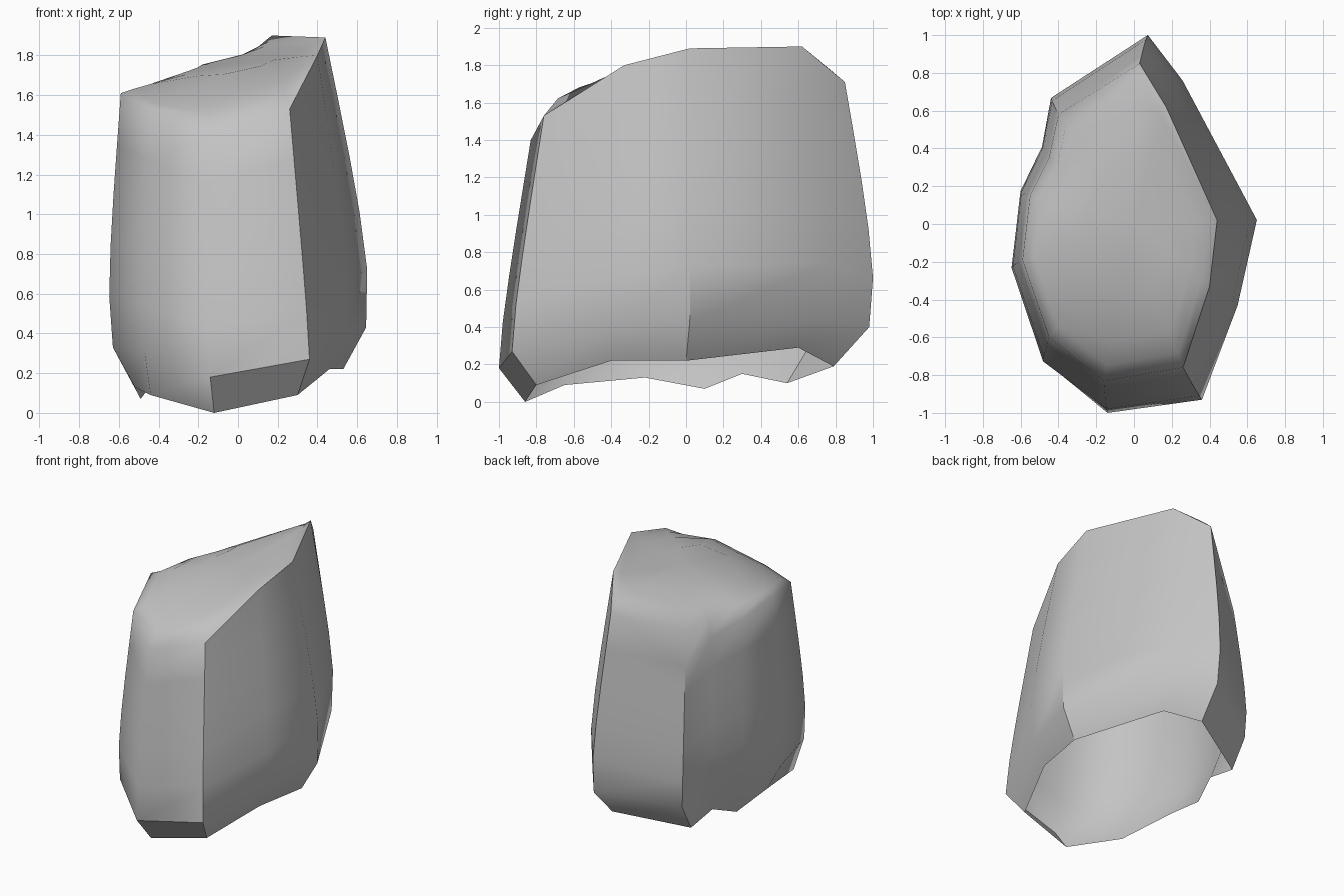
import bpy
import bmesh
import math
from mathutils import Vector

default_cube = bpy.data.objects.get("Cube")
if default_cube:
    bpy.data.objects.remove(default_cube, do_unlink=True)

# Corner outlines run from the front, past +x, round the back to -x
foot_outline = [
    (-.12, -.86, 0), (.3, -.8, .09), (.46, -.4, .22), (.53, 0, .22),
    (.24, .6, .29), (.06, .79, .19), (-.42, .54, .1), (-.43, .3, .15),
    (-.49, .1, .07), (-.52, -.22, .13), (-.44, -.65, .09)]
base_outline = [
    (-.14, -1, .18), (.36, -.93, .27), (.54, -.42, .38), (.645, .02, .43),
    (.26, .74, .45), (.08, .98, .4), (-.43, .66, .3), (-.47, .4, .4),
    (-.58, .17, .4), (-.63, -.23, .33), (-.47, -.73, .3)]
brow_outline = [
    (-.16, -.83, 1.4), (.26, -.76, 1.53), (.4, -.33, 1.8), (.44, .02, 1.89),
    (.17, .62, 1.9), (.03, .85, 1.71), (-.4, .58, 1.32), (-.45, .35, 1.46),
    (-.55, .15, 1.54), (-.59, -.19, 1.61), (-.45, -.6, 1.52)]
WALL_STEPS = 5


def wall_swell(column):
    """Front corners stay nearly straight; the +x side swells the most."""
    if column < 2:
        return .015
    return .05 if column < 6 else .03


def side_ring(blend):
    """Interpolate the walls between base and brow with a low swell."""
    ring = []
    for column, (low, high) in enumerate(zip(base_outline, brow_outline)):
        point = Vector(low).lerp(Vector(high), blend)
        outward = Vector((point.x, point.y, 0)).normalized()
        swell = wall_swell(column) * math.sin(math.pi * blend ** .6)
        ring.append(point + outward * swell)
    return ring


def top_height(x, y):
    """Tilted crown plane, cut by a steeper slope at the front."""
    return min(1.76 + .18 * x + .1 * y, 1.82 + .245 * x + .26 * y)


def crown_ring(scale, settle):
    """Shrink the brow and settle it towards the crown planes."""
    ring = []
    for x, y, z in brow_outline:
        x, y = x * scale, y * scale
        ring.append(Vector((x, y, z + (top_height(x, y) - z) * settle)))
    return ring


def bridge_rings(mesh, lower, upper):
    count = len(lower)
    for i in range(count):
        j = (i + 1) % count
        mesh.faces.new((lower[i], lower[j], upper[j], upper[i]))


def close_ring(mesh, ring, centre):
    """Fan a ring of corners to a central point."""
    tip = mesh.verts.new(centre)
    for i, corner in enumerate(ring):
        mesh.faces.new((corner, ring[(i + 1) % len(ring)], tip))


def sharpen_column(mesh, rings, column, top):
    """Keep the vertical corner edge crisp up to the given ring."""
    for lower, upper in zip(rings[:top], rings[1:top + 1]):
        mesh.edges.get((lower[column], upper[column])).smooth = False


# Rock shell: undercut foot open below, swelling walls and tilted crown
mesh = bmesh.new()
layers = [foot_outline]
layers += [side_ring(step / WALL_STEPS) for step in range(WALL_STEPS + 1)]
layers += [crown_ring(.9, .55), crown_ring(.75, .8), crown_ring(.45, 1)]
rings = [[mesh.verts.new(point) for point in layer] for layer in layers]
for lower, upper in zip(rings, rings[1:]):
    bridge_rings(mesh, lower, upper)
close_ring(mesh, rings[-1], (0, 0, top_height(0, 0)))

# Crisp corners: front right, both back corners, low right crease, front bevel
brow_level = WALL_STEPS + 1
for column, top in ((1, brow_level), (5, brow_level), (6, brow_level),
                    (3, 2), (0, 1)):
    sharpen_column(mesh, rings, column, top)
mesh.edges.get((rings[1][0], rings[1][1])).smooth = False

# Crisp brow along the +x side
brow = rings[brow_level]
for column in range(1, 5):
    mesh.edges.get((brow[column], brow[column + 1])).smooth = False

rock_mesh = bpy.data.meshes.new("rock")
mesh.to_mesh(rock_mesh)
mesh.free()
rock = bpy.data.objects.new("rock", rock_mesh)
bpy.context.collection.objects.link(rock)

# Plain grey stone
stone = bpy.data.materials.new("grey stone")
stone.use_nodes = True
grey = (.55, .55, .55, 1)
stone.diffuse_color = grey
stone.node_tree.nodes["Principled BSDF"].inputs["Base Color"].default_value = grey
rock_mesh.materials.append(stone)

# Smooth walls with crisp corner edges
bpy.ops.object.select_all(action="DESELECT")
rock.select_set(True)
bpy.context.view_layer.objects.active = rock
bpy.ops.object.shade_smooth_by_angle(
    angle=math.radians(50), keep_sharp_edges=True)
